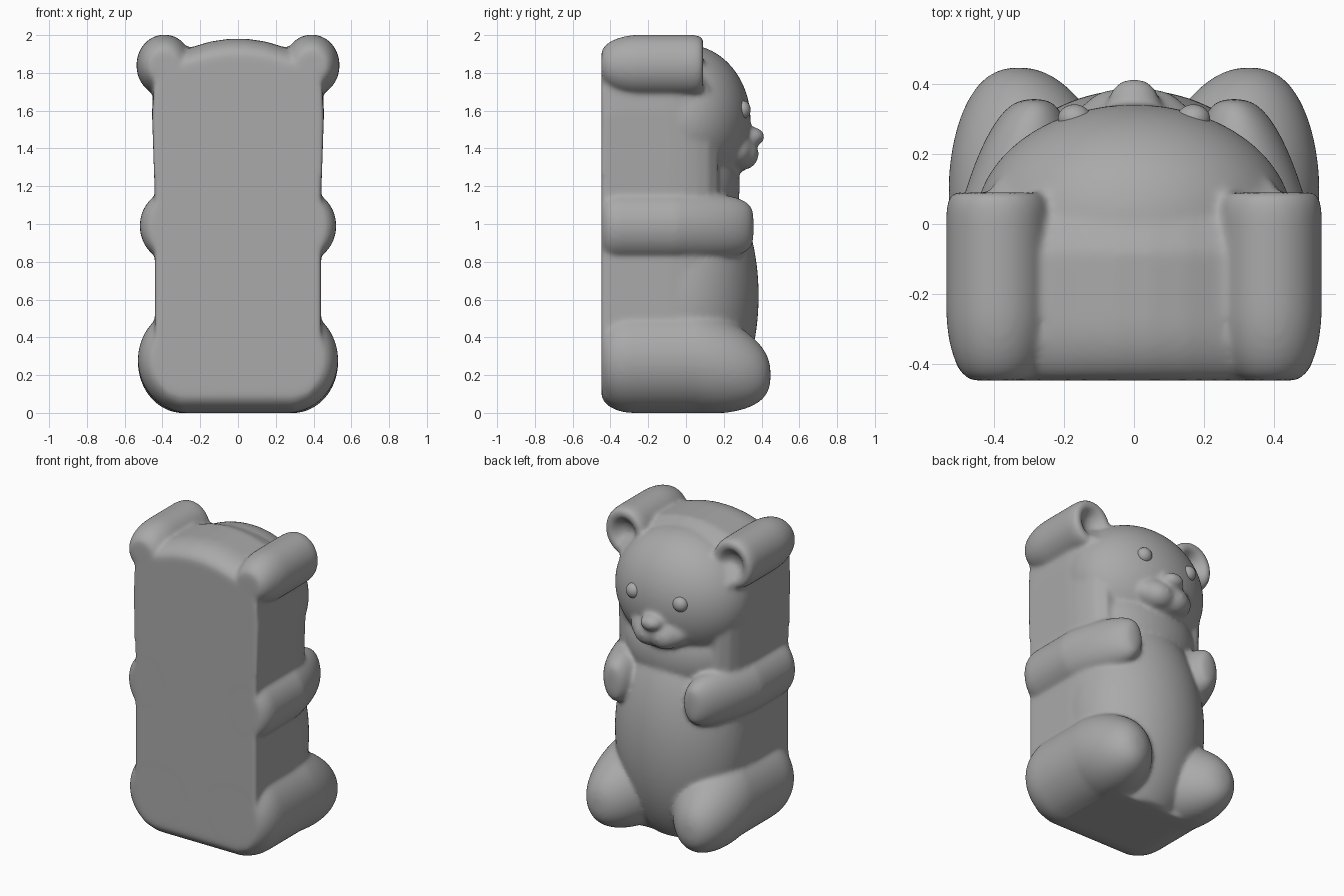
import bpy, bmesh
from math import sin, cos, pi
from mathutils import Matrix

cube = bpy.data.objects.get("Cube")
if cube:
    bpy.data.objects.remove(cube)

grey = bpy.data.materials.new("plain grey")
grey.use_nodes = True
GREY = (0.4, 0.4, 0.4, 1)
grey.diffuse_color = GREY
grey.node_tree.nodes["Principled BSDF"].inputs["Base Color"].default_value = GREY
BACK = -.448


def loft(bm, ring, stations):
    """Sweep an xz ring along y; each station is (y, cx, cz, sx, sz)."""
    rings = [[bm.verts.new((cx + u * sx, y, cz + v * sz)) for u, v in ring]
             for y, cx, cz, sx, sz in stations]
    n = len(ring)
    for a, b in zip(rings, rings[1:]):
        for i in range(n):
            j = (i + 1) % n
            bm.faces.new((a[i], a[j], b[j], b[i]))
    bm.faces.new(rings[0])
    bm.faces.new(rings[-1][::-1])


def ball(bm, centre, radii):
    bmesh.ops.create_uvsphere(bm, u_segments=64, v_segments=40, radius=1,
                              matrix=Matrix.Translation(centre) @ Matrix.Diagonal((*radii, 1)))


def finish(bm, name):
    bmesh.ops.recalc_face_normals(bm, faces=bm.faces)
    mesh = bpy.data.meshes.new(name)
    bm.to_mesh(mesh)
    bm.free()
    mesh.materials.append(grey)
    obj = bpy.data.objects.new(name, mesh)
    bpy.context.collection.objects.link(obj)
    bpy.ops.object.select_all(action='DESELECT')
    obj.select_set(True)
    bpy.context.view_layer.objects.active = obj
    return obj


def rounded_back(cx, cz, sx, sz, dx, dz, length, steps=8):
    """Stations that swell in a quarter ellipse from the flat back."""
    out = []
    for i in range(steps + 1):
        t = pi / 2 * i / steps
        k = 1 - sin(t)
        out.append((BACK + length * (1 - cos(t)), cx, cz, sx - dx * k, sz - dz * k))
    return out


def dome(y0, depth, start, end, px, pz, steps=16):
    """Stations for a rounded end drifting from start to end (cx, cz, sx, sz)."""
    out = []
    for i in range(steps + 1):
        t = pi / 2 * i / steps * .985
        s, c = sin(t), cos(t)
        cx, cz, sx, sz = (a + (b - a) * s for a, b in zip(start, end))
        out.append((y0 + depth * s, cx, cz, sx * c ** px, sz * c ** pz))
    return out


circle = [(cos(2 * pi * i / 48), sin(2 * pi * i / 48)) for i in range(48)]
bm = bmesh.new()

# Trunk block with a flat back and a softened front that keeps its base on the ground
half = [(.30, -1), (.38, -.97), (.43, -.9), (.44, -.8), (.44, .15), (.455, .6),
        (.44, .84), (.28, .925), (.15, .965), (.05, .98)]
outline = half + [(-x, z) for x, z in reversed(half)]
loft(bm, outline, rounded_back(0, 1, 1, 1, 0, .1, .17)
     + [(y, 0, sz, sx, sz) for y, sx, sz in (
         (-.08, 1, 1), (0, .985, .985), (.06, .955, .965), (.12, .9, .935), (.17, .78, .89))])

# Belly, neck and head
ball(bm, (0, 0, .62), (.44, .385, .72))
ball(bm, (0, 0, 1.2), (.4, .285, .32))
ball(bm, (0, 0, 1.55), (.455, .342, .4))

# Muzzle: broad pad, two cheeks and nose
ball(bm, (0, .265, 1.385), (.2, .11, .11))
for side in (-1, 1):
    ball(bm, (side * .055, .295, 1.37), (.1, .09, .085))
ball(bm, (0, .345, 1.462), (.075, .072, .052))

for side in (-1, 1):
    ring = [(side * u, v) for u, v in circle]
    # Leg
    leg = (side * .265, .28, .265, .28)
    loft(bm, ring, rounded_back(*leg, .09, .11, .16)
         + dome(.06, .388, leg, (side * .33, .2, .22, .24), .85, .75))
    # Arm
    arm = (side * .355, .99, .165, .185)
    loft(bm, ring, rounded_back(*arm, .07, .03, .1)
         + dome(-.05, .408, arm, (side * .285, .985, .15, .185), .7, .4))
    # Ear with a hollow front
    ear = (side * .39, 1.84, .148, .163)
    loft(bm, ring, rounded_back(*ear, .08, .1, .21)
         + [(y, ear[0], ear[1], ear[2] * k, ear[3] * k) for y, k in (
             (.03, 1), (.065, .97), (.085, .9), (.095, .78), (.09, .64),
             (.065, .48), (.04, .3), (.03, .05))])

# Flat underside
for v in bm.verts:
    v.co.z = max(v.co.z, 0)

# Blend the parts into one soft surface
body = finish(bm, "bear_body")
remesh = body.modifiers.new("blend", 'REMESH')
remesh.mode = 'VOXEL'
remesh.voxel_size = .012
remesh.use_smooth_shade = True
soften = body.modifiers.new("soften", 'SMOOTH')
soften.factor = .5
soften.iterations = 14
for m in ("blend", "soften"):
    bpy.ops.object.modifier_apply(modifier=m)
bpy.ops.object.shade_smooth_by_angle(angle=.8)

# Eyes
for name, x in (("left_eye", .17), ("right_eye", -.17)):
    bm = bmesh.new()
    ball(bm, (x, .3, 1.605), (.048, .042, .048))
    finish(bm, name)
    bpy.ops.object.shade_smooth_by_angle(angle=.8)
